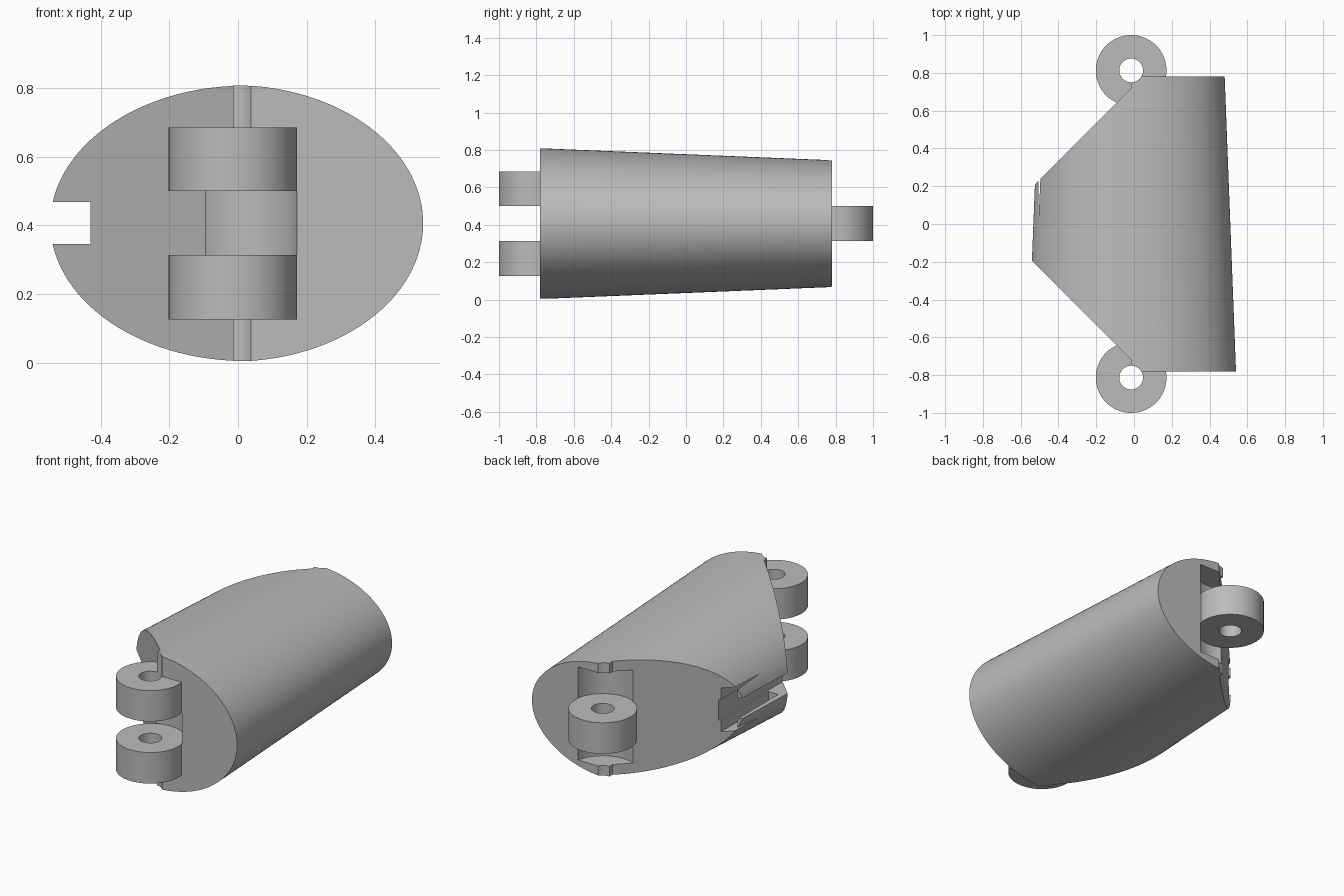
import bpy, bmesh, math
from mathutils import Matrix, Vector

if "Cube" in bpy.data.objects:
    bpy.data.objects.remove(bpy.data.objects["Cube"], do_unlink=True)

AXIS_X, PIN_Y, MID_Z = -0.015, 0.813, 0.406
LEVELS = (0.126, 0.313, 0.50, 0.686)   # knuckle layer heights

grey = bpy.data.materials.new("plain_grey")
grey.use_nodes = True
colour = (0.5, 0.5, 0.5, 1)
grey.diffuse_color = colour
grey.node_tree.nodes["Principled BSDF"].inputs["Base Color"].default_value = colour


def finish(name, bm):
    bmesh.ops.recalc_face_normals(bm, faces=bm.faces)
    mesh = bpy.data.meshes.new(name)
    bm.to_mesh(mesh)
    bm.free()
    mesh.materials.append(grey)
    obj = bpy.data.objects.new(name, mesh)
    bpy.context.collection.objects.link(obj)
    return obj


def cylinder(name, y, radius, z0, z1, sides=96):
    bm = bmesh.new()
    bmesh.ops.create_cone(bm, cap_ends=True, segments=sides, radius1=radius,
                          radius2=radius, depth=z1 - z0,
                          matrix=Matrix.Translation((AXIS_X, y, (z0 + z1) / 2)))
    return finish(name, bm)


def prism(name, outline, z0, z1):
    bm = bmesh.new()
    face = bm.faces.new([bm.verts.new((x, y, z0)) for x, y in outline])
    top = bmesh.ops.extrude_face_region(bm, geom=[face])["geom"]
    bmesh.ops.translate(bm, vec=(0, 0, z1 - z0),
                        verts=[v for v in top if isinstance(v, bmesh.types.BMVert)])
    return finish(name, bm)


def box(name, x0, x1, y0, y1, z0, z1):
    return prism(name, [(x0, y0), (x1, y0), (x1, y1), (x0, y1)], z0, z1)


def combine(target, tool, operation):
    tool.hide_render = True
    mod = target.modifiers.new(tool.name, 'BOOLEAN')
    mod.operation, mod.object, mod.solver = operation, tool, 'EXACT'
    bpy.context.view_layer.objects.active = target
    bpy.ops.object.modifier_apply(modifier=mod.name)
    bpy.data.objects.remove(tool, do_unlink=True)


# Tapered oval body, lying along y
bm = bmesh.new()
bmesh.ops.create_cone(bm, cap_ends=True, segments=160, radius1=1, radius2=1, depth=1.56,
                      matrix=Matrix.Rotation(math.pi / 2, 4, 'X'))
for v in bm.verts:
    rx, rz = (0.555, 0.403) if v.co.y < 0 else (0.495, 0.339)
    v.co = Vector((AXIS_X + rx * v.co.x, v.co.y, MID_Z + rz * v.co.z))
body = finish("finger_segment", bm)

# Sloped bending clearance at both ends
for side in (-1, 1):
    outline = [(AXIS_X, 1.2), (AXIS_X, 0.72), (AXIS_X - 0.7, 0.02), (AXIS_X - 0.7, 1.2)]
    combine(body, prism("bend_cutter", [(x, y * side) for x, y in outline], -0.2, 1),
            'DIFFERENCE')

# Hinge knuckles: a fork in front, a single tongue at the back
a, b, c, d = LEVELS
combine(body, cylinder("front_knuckle", -PIN_Y, 0.187, a, d), 'UNION')
combine(body, cylinder("back_knuckle", PIN_Y, 0.187, b - 0.02, c + 0.02), 'UNION')
for y, z0, z1 in ((-PIN_Y, b, c), (PIN_Y, a, b), (PIN_Y, c, d)):
    combine(body, cylinder("socket_cutter", y, 0.19, z0, z1), 'DIFFERENCE')

# Pin holes
for y in (-PIN_Y, PIN_Y):
    combine(body, cylinder("pin_cutter", y, 0.063, -0.2, 1, 64), 'DIFFERENCE')

# Open groove along the inner side, with a wider blind channel entered from the back
combine(body, box("groove_cutter", -0.7, -0.43, -0.6, 0.6, 0.345, 0.468), 'DIFFERENCE')
combine(body, box("channel_cutter", -0.505, -0.44, -0.155, 0.6, 0.275, 0.537), 'DIFFERENCE')

bpy.ops.object.select_all(action='DESELECT')
body.select_set(True)
bpy.context.view_layer.objects.active = body
bpy.ops.object.shade_smooth_by_angle(angle=math.radians(25))
